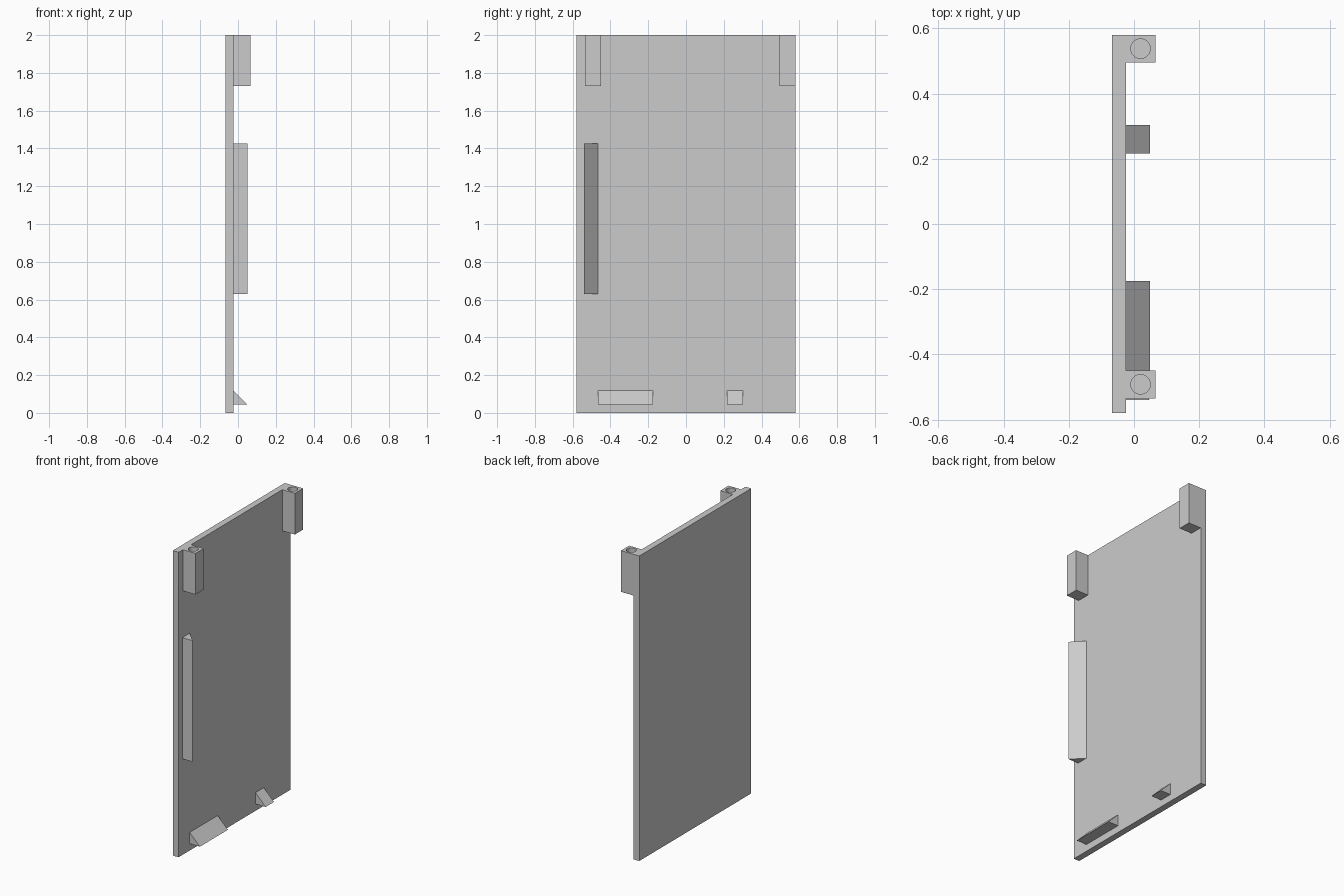
import bpy
import bmesh
from mathutils import Matrix, Vector

cube = bpy.data.objects.get("Cube")
if cube:
    bpy.data.objects.remove(cube, do_unlink=True)

# Single plain grey material
grey = bpy.data.materials.new("plain grey")
grey.use_nodes = True
colour = (0.6, 0.6, 0.6, 1)
grey.diffuse_color = colour
grey.node_tree.nodes["Principled BSDF"].inputs["Base Color"].default_value = colour


def finish(name, bm):
    bmesh.ops.recalc_face_normals(bm, faces=bm.faces)
    mesh = bpy.data.meshes.new(name)
    bm.to_mesh(mesh)
    bm.free()
    mesh.materials.append(grey)
    obj = bpy.data.objects.new(name, mesh)
    bpy.context.collection.objects.link(obj)
    return obj


def box(name, low, high):
    low, high = Vector(low), Vector(high)
    bm = bmesh.new()
    place = Matrix.Translation((low + high) / 2) @ Matrix.Diagonal((*(high - low), 1))
    bmesh.ops.create_cube(bm, size=1, matrix=place)
    return finish(name, bm)


def prism(name, profile, sweep):
    """Extrude a flat profile along the sweep vector."""
    bm = bmesh.new()
    face = bm.faces.new([bm.verts.new(p) for p in profile])
    moved = bmesh.ops.extrude_face_region(bm, geom=[face], use_keep_orig=True)["geom"]
    verts = [g for g in moved if isinstance(g, bmesh.types.BMVert)]
    bmesh.ops.translate(bm, verts=verts, vec=sweep)
    return finish(name, bm)


FACE = -0.025   # inner face of the panel
TIP = 0.049     # outer reach of the wedges

# Flat panel
box("panel", (-0.067, -0.58, 0), (FACE, 0.58, 2))

# Corner posts with a blind round hole in the top
for side, y in (("front", -0.535), ("back", 0.495)):
    post = box(side + "_post", (FACE, y, 1.73), (0.066, y + 0.085, 2))
    bm = bmesh.new()
    bmesh.ops.create_cone(bm, cap_ends=True, segments=32, radius1=0.03, radius2=0.03,
                          depth=0.4, matrix=Matrix.Translation((0.02, y + 0.043, 2)))
    cutter = finish(side + "_hole_cutter", bm)
    cutter.hide_render = True
    cutter.hide_set(True)
    hole = post.modifiers.new("hole", "BOOLEAN")
    hole.operation = "DIFFERENCE"
    hole.solver = "EXACT"
    hole.object = cutter

# Upright wedge rail, sloping towards the back
prism("upright_rail", [(FACE, -0.54, 0.63), (TIP, -0.54, 0.63), (FACE, -0.465, 0.63)],
      (0, 0, 0.795))

# Bottom catches, sloping upwards
for name, y, length in (("long_catch", -0.465, 0.29), ("short_catch", 0.217, 0.086)):
    prism(name, [(FACE, y, 0.045), (TIP, y, 0.045), (FACE, y, 0.119)], (0, length, 0))
